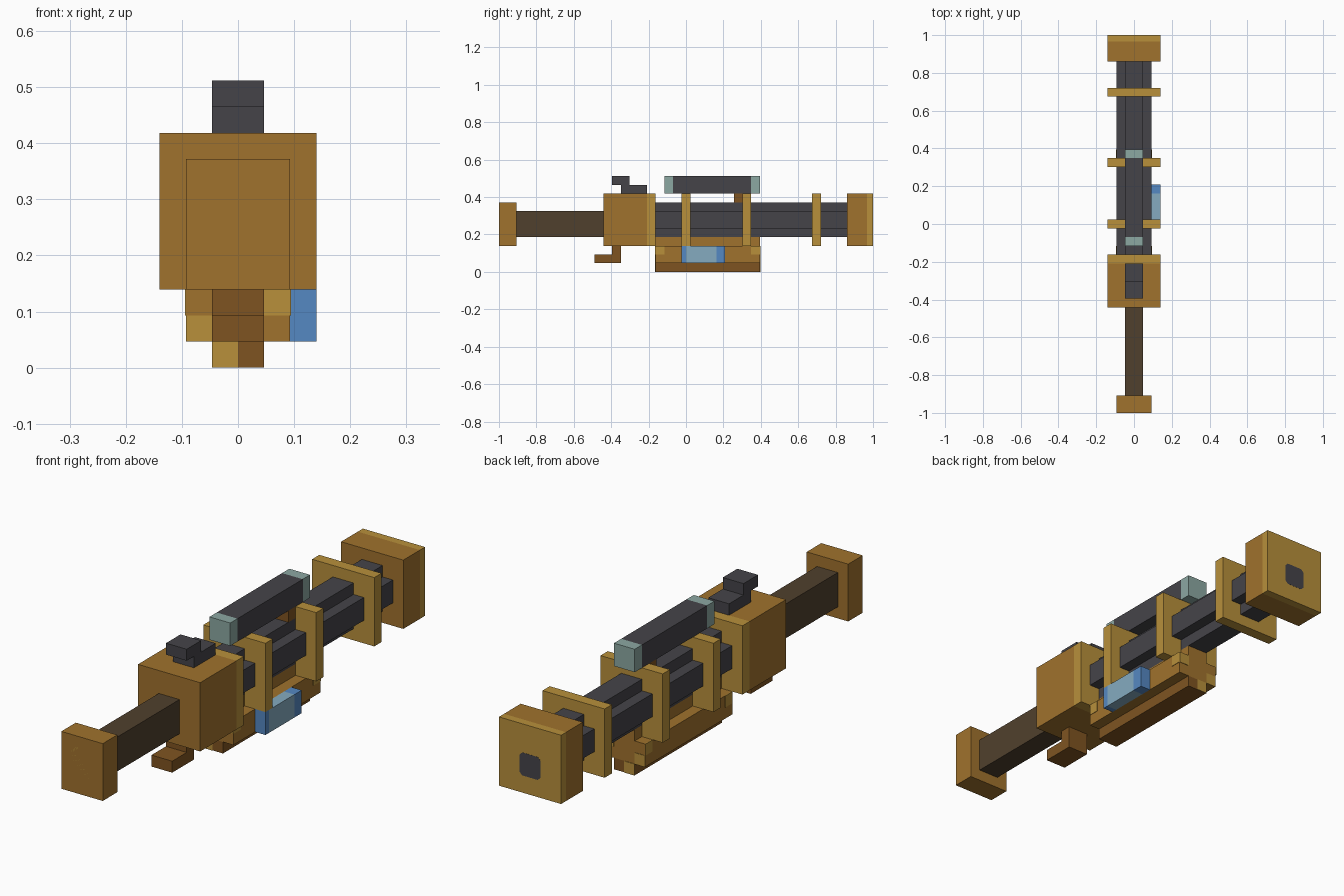
import bpy, bmesh
from mathutils import Vector

cube = bpy.data.objects.get("Cube")
if cube:
    bpy.data.objects.remove(cube, do_unlink=True)

U = 2 / 43        # one grid cell; the model is 43 cells long
T = 0.08          # thickness of inlaid plates, in cells


def material(name, hex_colour):
    def linear(c):
        return c / 12.92 if c <= 0.04045 else ((c + 0.055) / 1.055) ** 2.4
    rgb = [linear(int(hex_colour[i:i + 2], 16) / 255) for i in (0, 2, 4)]
    mat = bpy.data.materials.new(name)
    mat.use_nodes = True
    mat.diffuse_color = (*rgb, 1)
    bsdf = mat.node_tree.nodes["Principled BSDF"]
    bsdf.inputs["Base Color"].default_value = (*rgb, 1)
    bsdf.inputs["Roughness"].default_value = 0.8
    return mat


BRASS = material("brass", "B8903B")
BRONZE = material("bronze", "A0722D")
BROWN = material("dark_bronze", "7F5421")
WOOD = material("dark_wood", "50402D")
IRON = material("dark_iron", "454449")
MINT = material("pale_teal", "8CA8A2")
BLUE = material("blue", "5588C2")
SKY = material("light_blue", "85ABC0")


def finish(name, bm, mat):
    for v in bm.verts:
        v.co = Vector((v.co.x, v.co.y - 21.5, v.co.z)) * U
    bmesh.ops.recalc_face_normals(bm, faces=bm.faces)
    mesh = bpy.data.meshes.new(name)
    bm.to_mesh(mesh)
    bm.free()
    mesh.materials.append(mat)
    obj = bpy.data.objects.new(name, mesh)
    bpy.context.collection.objects.link(obj)
    return obj


def boxes(name, mat, *spans):
    """Each span is (x range, y range, z range) in cells."""
    bm = bmesh.new()
    for span in spans:
        verts = bmesh.ops.create_cube(bm, size=1)["verts"]
        for v in verts:
            v.co = Vector([lo + (c + 0.5) * (hi - lo) for c, (lo, hi) in zip(v.co, span)])
    return finish(name, bm, mat)


def mid(half):
    return (-half, half)


def inlay(name, mat, y, half_w, half_h, cut):
    """Thin plate with clipped corners, facing along y."""
    bm = bmesh.new()
    w, h = half_w, half_h
    quarter = [(w, h - cut), (w - cut, h)]
    ring = quarter + [(-x, z) for x, z in reversed(quarter)]
    ring += [(-x, -z) for x, z in ring]
    face = bm.faces.new([bm.verts.new((x, y - T / 2, 5.5 + z)) for x, z in ring])
    out = bmesh.ops.extrude_face_region(bm, geom=[face])["geom"]
    bmesh.ops.translate(bm, vec=(0, T, 0), verts=[g for g in out if isinstance(g, bmesh.types.BMVert)])
    return finish(name, bm, mat)


# Stock and butt
boxes("butt", BRONZE, (mid(2), (0, 2), (3, 8)))
inlay("butt_inlay", BRASS, 0.04, 1, 1.5, 0.4)
boxes("stock", WOOD, (mid(1), (2, 12), (4, 7)))

# Receiver with brass back edge
boxes("receiver", BRONZE, (mid(3), (12, 17), (3, 9)))
boxes("receiver_trim", BRASS, (mid(3), (17, 18), (3, 9)))
boxes("hammer", IRON, (mid(1), (14, 17), (9, 10)), (mid(1), (13, 15), (10, 11)))
boxes("trigger", BROWN, (mid(1), (13, 14), (2, 3)), (mid(1), (11, 14), (1, 2)))

# Cross-shaped barrel, rings and muzzle
boxes("barrel", IRON, (mid(1), (18, 40), (4, 8)), (mid(2), (18, 40), (5, 7)))
for i, y in enumerate((21, 28, 36)):
    boxes(f"barrel_ring_{i + 1}", BRASS, (mid(3), (y, y + 1), (3, 9)))
boxes("muzzle", BRONZE, (mid(3), (40, 42.3), (3, 9)))
boxes("muzzle_trim", BRASS, (mid(3), (42.3, 43), (3, 9)))
inlay("bore", IRON, 42.97, 1, 1, 0.25)

# Sight tube on top
boxes("sight_mount", BROWN, (mid(1), (27, 28), (8, 9)))
boxes("sight_tube", IRON, (mid(1), (20, 29), (9, 11)))
for name, y in (("front", 19), ("back", 29)):
    boxes(f"sight_{name}_cap", MINT, (mid(1), (y, y + 1), (9, 11)))

# Fore-end under the barrel
boxes("fore_end", BRONZE, (mid(2), (18, 30), (1, 3)), (mid(1), (18, 30), (3, 4)))
boxes("keel", BROWN, (mid(1), (18, 30), (0, 1)))

# Brass corner patches on the fore-end
for name, y in (("front", 18), ("back", 30)):
    plate = (y - T / 2, y + T / 2)
    boxes(f"fore_end_{name}_patches", BRASS,
          ((-2, -1), plate, (1, 2)), ((1, 2), plate, (2, 3)), ((-1, 0), plate, (0, 1)))
    along = (18, 19) if y == 18 else (29, 30)
    boxes(f"fore_end_{name}_side_patches", BRASS,
          *[((s * 2 - T / 2, s * 2 + T / 2), along, (2, 3)) for s in (-1, 1)])

# Glass vial on the left side
boxes("vial_ends", BLUE, ((2, 3), (21, 21.5), (1, 3)), ((2, 3), (25, 26), (1, 3)))
boxes("vial_glass", SKY, ((2, 3), (21.5, 25), (1, 3)))
